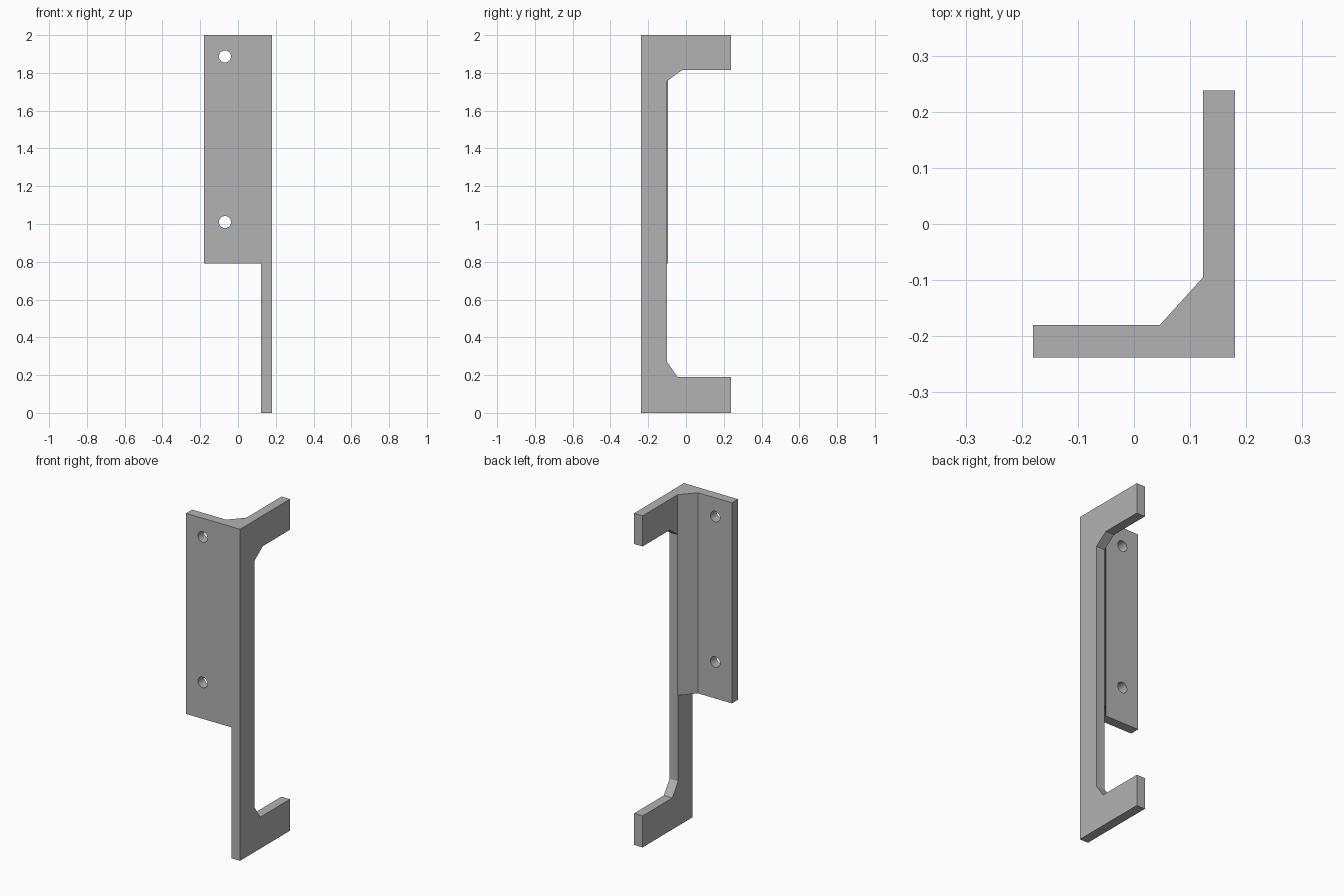
import bpy
import bmesh
from mathutils import Vector

cube = bpy.data.objects.get("Cube")
if cube:
    bpy.data.objects.remove(cube, do_unlink=True)

GREY = (0.45, 0.45, 0.45, 1.0)
metal = bpy.data.materials.new("plain grey")
metal.use_nodes = True
metal.diffuse_color = GREY
metal.node_tree.nodes["Principled BSDF"].inputs["Base Color"].default_value = GREY


def extrude_profile(name, points, direction):
    """Closed solid made by sweeping a flat outline along a vector."""
    bm = bmesh.new()
    face = bm.faces.new([bm.verts.new(p) for p in points])
    swept = bmesh.ops.extrude_face_region(bm, geom=[face], use_keep_orig=True)
    moved = [v for v in swept["geom"] if isinstance(v, bmesh.types.BMVert)]
    bmesh.ops.translate(bm, verts=moved, vec=Vector(direction))
    bmesh.ops.recalc_face_normals(bm, faces=bm.faces)
    mesh = bpy.data.meshes.new(name)
    bm.to_mesh(mesh)
    bm.free()
    mesh.materials.append(metal)
    obj = bpy.data.objects.new(name, mesh)
    bpy.context.collection.objects.link(obj)
    return obj


WIDTH, DEPTH, TOP = 0.18, 0.238, 2.0    # half width, half depth, full height
INNER = 0.123                           # inner face of the side plate
FLANGE_BACK, FLANGE_BOTTOM = -0.18, 0.79

# C-shaped side plate with chamfered inner corners
side = [(-DEPTH, 0), (DEPTH, 0), (DEPTH, 0.19), (-0.045, 0.19), (-0.1, 0.27),
        (-0.1, 1.757), (-0.02, 1.815), (DEPTH, 1.815), (DEPTH, TOP), (-DEPTH, TOP)]
extrude_profile("side_plate", [(INNER, y, z) for y, z in side], (WIDTH - INNER, 0, 0))

# Front mounting flange with a sloped gusset against the side plate
flange_outline = [(-WIDTH, -DEPTH), (INNER, -DEPTH), (INNER, -0.095),
                  (0.046, FLANGE_BACK), (-WIDTH, FLANGE_BACK)]
flange = extrude_profile("mounting_flange",
                         [(x, y, FLANGE_BOTTOM) for x, y in flange_outline],
                         (0, 0, TOP - FLANGE_BOTTOM))

# Two screw holes through the flange
for z in (1.01, 1.887):
    bpy.ops.mesh.primitive_cylinder_add(vertices=32, radius=0.032, depth=0.2,
                                        location=(-0.069, -0.21, z),
                                        rotation=(1.5708, 0, 0))
    cutter = bpy.context.object
    cutter.name = "screw_hole_cutter"
    cutter.hide_render = True
    cutter.data.materials.append(metal)
    hole = flange.modifiers.new("screw_hole", 'BOOLEAN')
    hole.operation = 'DIFFERENCE'
    hole.solver = 'EXACT'
    hole.object = cutter
    bpy.ops.object.select_all(action='DESELECT')
    flange.select_set(True)
    bpy.context.view_layer.objects.active = flange
    bpy.ops.object.modifier_apply(modifier=hole.name)
    bpy.data.objects.remove(cutter, do_unlink=True)

# Smooth hole walls, crisp plate edges
bpy.ops.object.shade_smooth_by_angle()
